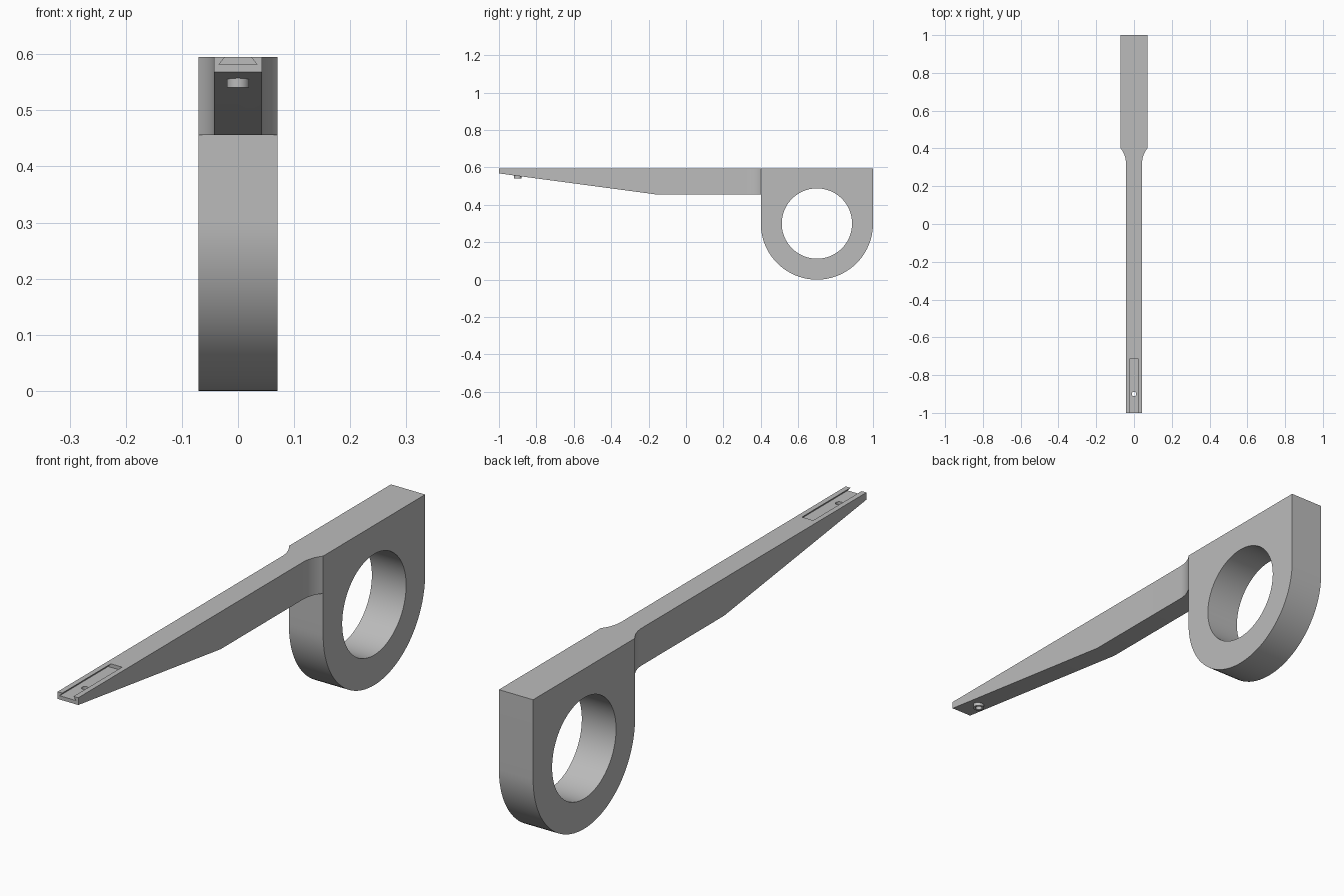
import bpy, bmesh
from math import sin, cos, pi, atan2
from mathutils import Vector

cube = bpy.data.objects.get("Cube")
if cube:
    bpy.data.objects.remove(cube, do_unlink=True)

grey = bpy.data.materials.new("light grey")
grey.use_nodes = True
colour = (0.5, 0.5, 0.5, 1)
grey.diffuse_color = colour
grey.node_tree.nodes["Principled BSDF"].inputs["Base Color"].default_value = colour


def prism(name, points, direction):
    """Extrude a closed loop of 3D points along a direction."""
    bm = bmesh.new()
    face = bm.faces.new([bm.verts.new(p) for p in points])
    ext = bmesh.ops.extrude_face_region(bm, geom=[face], use_keep_orig=True)
    moved = [g for g in ext["geom"] if isinstance(g, bmesh.types.BMVert)]
    bmesh.ops.translate(bm, verts=moved, vec=Vector(direction))
    bmesh.ops.recalc_face_normals(bm, faces=bm.faces)
    mesh = bpy.data.meshes.new(name)
    bm.to_mesh(mesh)
    bm.free()
    mesh.materials.append(grey)
    obj = bpy.data.objects.new(name, mesh)
    bpy.context.collection.objects.link(obj)
    return obj


def arc(cx, cy, r, start, end, n):
    return [(cx + r * cos(start + (end - start) * i / n),
             cy + r * sin(start + (end - start) * i / n)) for i in range(n + 1)]


def combine(target, tool, operation="DIFFERENCE"):
    tool.hide_render = True
    mod = target.modifiers.new(operation.title(), "BOOLEAN")
    mod.operation, mod.object, mod.solver = operation, tool, "EXACT"
    bpy.context.view_layer.objects.active = target
    bpy.ops.object.modifier_apply(modifier=mod.name)
    bpy.data.objects.remove(tool, do_unlink=True)


TOP, BODY, ARM = 0.595, 0.0705, 0.0425
RING_Y, RING_Z, RING_R = 0.7, 0.3, 0.3
HOLE_Y = -0.9

# Side outline of arm and ring, extruded to the full width
outline = [(1, TOP), (-1, TOP), (-1, 0.568), (-0.163, 0.456), (0.4, 0.456)]
outline += arc(RING_Y, RING_Z, RING_R, pi, 2 * pi, 48)
holder = prism("ring_holder_arm", [(-BODY, y, z) for y, z in outline], (2 * BODY, 0, 0))

# Large ring opening
bore = arc(RING_Y, RING_Z, 0.188, 0, 2 * pi, 80)[:-1]
combine(holder, prism("bore_cutter", [(-0.2, y, z) for y, z in bore], (0.4, 0, 0)))

# Narrow the arm on both sides, with a concave flare into the ring body
dx, dy = BODY - ARM, 0.08
r = (dx * dx + dy * dy) / (2 * dx)
flare = arc(ARM + r, 0.4 - dy, r, pi, pi - atan2(dy, r - dx), 12)
plan = [(0.15, -1.1), (ARM, -1.1)] + flare + [(0.15, 0.4)]
for side in (-1, 1):
    combine(holder, prism("side_cutter", [(side * x, y, 0.35) for x, y in plan], (0, 0, 0.4)))

# Collar under the tip
collar = arc(0, HOLE_Y, 0.02, 0, 2 * pi, 32)[:-1]
combine(holder, prism("collar", [(x, y, 0.541) for x, y in collar], (0, 0, 0.034)), "UNION")

# Dovetail slot open at the tip
slot = [(-0.034, 0.582), (0.034, 0.582), (0.023, TOP), (0.023, 0.62), (-0.023, 0.62), (-0.023, TOP)]
combine(holder, prism("slot_cutter", [(x, -1.05, z) for x, z in slot], (0, 0.335, 0)))

# Small hole through slot and collar
pin = arc(0, HOLE_Y, 0.012, 0, 2 * pi, 32)[:-1]
combine(holder, prism("pin_cutter", [(x, y, 0.5) for x, y in pin], (0, 0, 0.15)))

# Smooth curved walls, keep crisp edges
bpy.ops.object.select_all(action="DESELECT")
holder.select_set(True)
bpy.context.view_layer.objects.active = holder
bpy.ops.object.shade_smooth_by_angle(angle=pi / 6)
